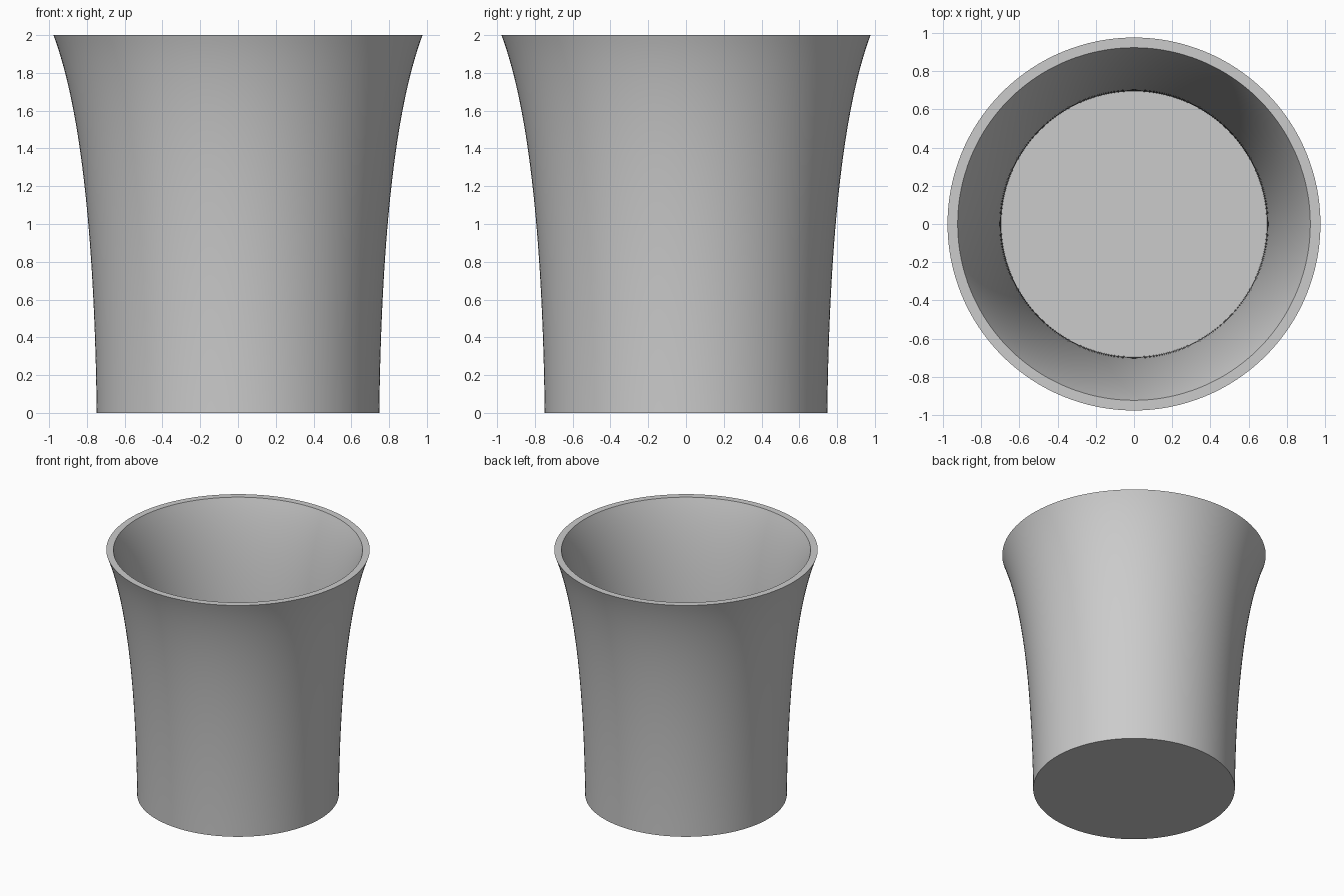
import bpy, bmesh, math
from mathutils import Vector
from mathutils.geometry import interpolate_bezier

cube = bpy.data.objects.get("Cube")
if cube:
    bpy.data.objects.remove(cube, do_unlink=True)

SIDES, WALL, HEIGHT = 128, 0.053, 2.0

# Single grey material
grey = bpy.data.materials.new("plain grey")
grey.use_nodes = True
colour = (0.6, 0.6, 0.6, 1)
grey.diffuse_color = colour
grey.node_tree.nodes["Principled BSDF"].inputs["Base Color"].default_value = colour

# Flared wall curve, as (radius, 0, height)
outer = interpolate_bezier(Vector((0.748, 0, 0)), Vector((0.76, 0, 0.95)),
                           Vector((0.835, 0, 1.62)), Vector((0.977, 0, HEIGHT)), 32)
inner = [Vector((p.x - WALL, 0, WALL + p.z * (HEIGHT - WALL) / HEIGHT)) for p in reversed(outer)]
profile = [Vector((0, 0, 0))] + outer + inner + [Vector((0, 0, WALL))]

# Spin the closed wall and floor section into the cup
bm = bmesh.new()
verts = [bm.verts.new(p) for p in profile]
edges = [bm.edges.new(pair) for pair in zip(verts, verts[1:])]
bmesh.ops.spin(bm, geom=verts + edges, cent=(0, 0, 0), axis=(0, 0, 1),
               angle=math.tau, steps=SIDES, use_merge=True)
bmesh.ops.remove_doubles(bm, verts=bm.verts, dist=0.0001)
bmesh.ops.recalc_face_normals(bm, faces=bm.faces)
mesh = bpy.data.meshes.new("flared_cup")
bm.to_mesh(mesh)
bm.free()
mesh.materials.append(grey)

cup = bpy.data.objects.new("flared_cup", mesh)
bpy.context.collection.objects.link(cup)
bpy.context.view_layer.objects.active = cup
cup.select_set(True)
bpy.ops.object.shade_smooth_by_angle(angle=math.radians(30))
